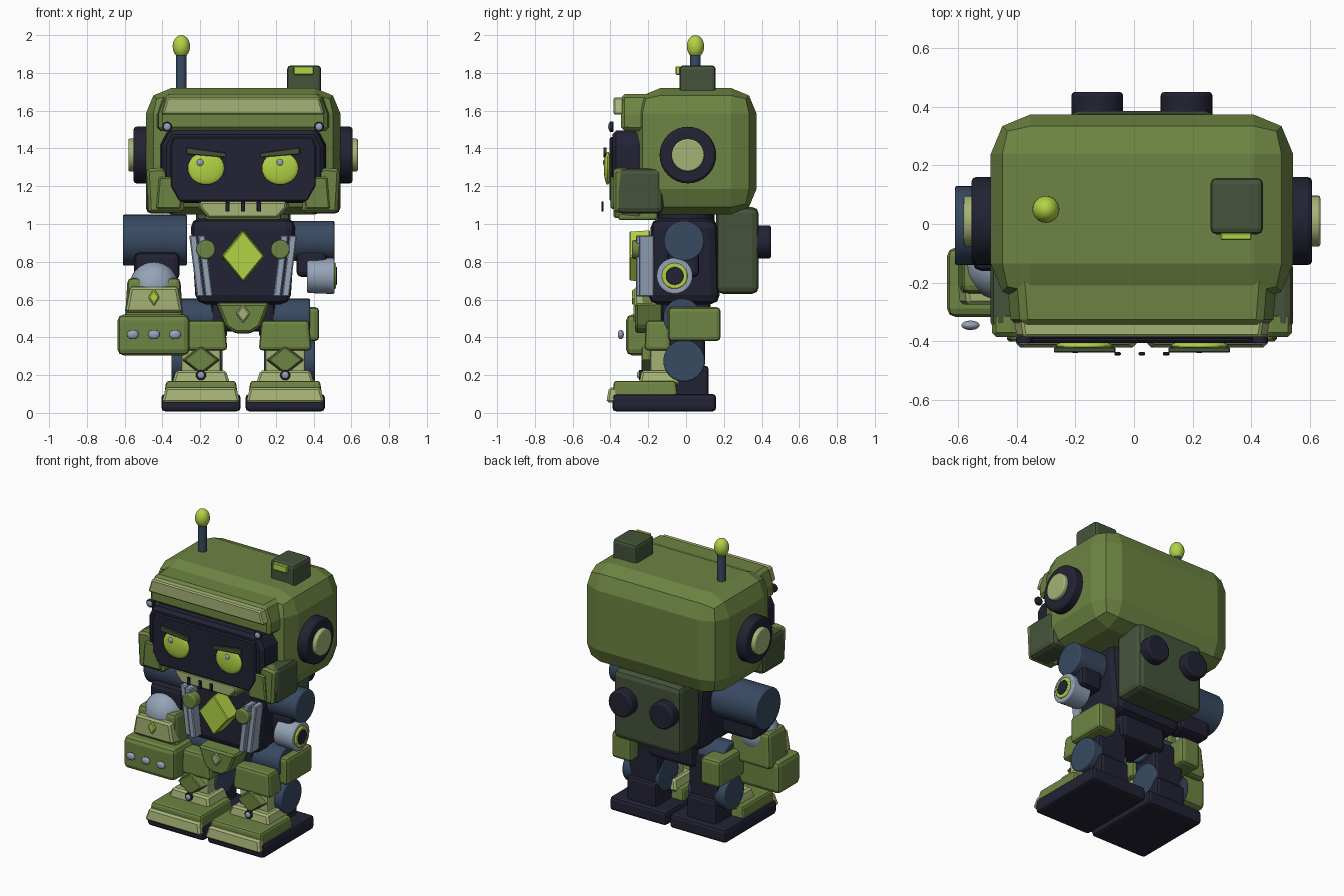
import bpy, bmesh, math
from mathutils import Matrix, Vector

if "Cube" in bpy.data.objects:
    bpy.data.objects.remove(bpy.data.objects["Cube"])

C = 0.027          # body centre line
LEG = 0.223        # leg offset from the centre line


def material(name, rgb):
    m = bpy.data.materials.new(name)
    m.use_nodes = True
    m.diffuse_color = (*rgb, 1)
    m.node_tree.nodes["Principled BSDF"].inputs["Base Color"].default_value = (*rgb, 1)
    return m


OLIVE = material("olive green", (0.155, 0.23, 0.055))
PALE = material("pale green", (0.38, 0.45, 0.18))
MOSS = material("dark moss green", (0.06, 0.088, 0.042))
NAVY = material("dark navy", (0.016, 0.016, 0.034))
SLATE = material("slate blue", (0.04, 0.068, 0.12))
STEEL = material("steel grey", (0.3, 0.37, 0.48))
LIME = material("lime", (0.45, 0.65, 0.06))


def finish(name, bm, mat, bevel=0, seg=1, smooth=False):
    bmesh.ops.recalc_face_normals(bm, faces=bm.faces)
    mesh = bpy.data.meshes.new(name)
    bm.to_mesh(mesh)
    bm.free()
    mesh.materials.append(mat)
    ob = bpy.data.objects.new(name, mesh)
    bpy.context.collection.objects.link(ob)
    if bevel:
        mod = ob.modifiers.new("edges", "BEVEL")
        mod.width, mod.segments, mod.limit_method = bevel, seg, "ANGLE"
    if smooth:
        bpy.ops.object.select_all(action="DESELECT")
        ob.select_set(True)
        bpy.context.view_layer.objects.active = ob
        bpy.ops.object.shade_smooth_by_angle(angle=math.radians(35))
    return ob


def box(name, mat, xs, ys, zs, bevel=0.02, seg=2, top=(1, 1)):
    """Bevelled box from ranges; top scales the upper face."""
    bm = bmesh.new()
    bmesh.ops.create_cube(bm, size=1)
    for v in bm.verts:
        if v.co.z > 0:
            v.co.x *= top[0]
            v.co.y *= top[1]
        v.co = Vector(((a + b) / 2 + c * (b - a) for (a, b), c in zip((xs, ys, zs), v.co)))
    return finish(name, bm, mat, bevel, seg)


def plate(name, mat, pts, y0, y1, bevel=0.008, front=1.0):
    """Outline in x and z, extruded from front y0 to back y1."""
    bm = bmesh.new()
    mid = sum((Vector(p) for p in pts), Vector((0, 0))) / len(pts)
    near = [mid + (Vector(p) - mid) * front for p in pts]
    a = [bm.verts.new((x, y0, z)) for x, z in near]
    b = [bm.verts.new((x, y1, z)) for x, z in pts]
    bm.faces.new(a)
    bm.faces.new(b[::-1])
    for i in range(len(pts)):
        j = (i + 1) % len(pts)
        bm.faces.new((a[i], b[i], b[j], a[j]))
    return finish(name, bm, mat, bevel, 1)


def diamond(name, mat, x, z, w, h, y0, y1, front=0.85):
    return plate(name, mat, [(x - w, z), (x, z + h), (x + w, z), (x, z - h)], y0, y1, 0.005, front)


def cyl(name, mat, axis, center, r, length, r2=None, bevel=0.008, sides=32):
    """Cylinder or cone; r2 is the radius at the positive end."""
    bm = bmesh.new()
    rot = {"x": Matrix.Rotation(math.pi / 2, 4, "Y"), "y": Matrix.Rotation(-math.pi / 2, 4, "X"),
           "z": Matrix()}[axis]
    bmesh.ops.create_cone(bm, cap_ends=True, segments=sides, radius1=r, radius2=r if r2 is None else r2,
                          depth=length, matrix=Matrix.Translation(center) @ rot)
    return finish(name, bm, mat, bevel, 2, True)


def ball(name, mat, center, radii):
    bm = bmesh.new()
    bmesh.ops.create_uvsphere(bm, u_segments=24, v_segments=14, radius=1,
                              matrix=Matrix.Translation(center) @ Matrix.Diagonal((*radii, 1)))
    return finish(name, bm, mat, 0, 1, True)


def sym(half):
    """Mirror half an outline of (offset, z) points about the centre line."""
    return [(C + x, z) for x, z in half] + [(C - x, z) for x, z in half[::-1]]


def span(s, a, b, c=C):
    return tuple(sorted((c + s * a, c + s * b)))


# Head shell, brow and visor
box("head", OLIVE, (C - .515, C + .515), (-.27, .373), (1.05, 1.72), 0.135)
plate("brow", OLIVE, sym([(.46, 1.49), (.46, 1.58), (.42, 1.69)]), -.345, -.18, 0.02, 0.97)
plate("brow_band", PALE, sym([(.437, 1.58), (.41, 1.67)]), -.385, -.33, 0.008, 0.98)
plate("visor", NAVY, sym([(.37, 1.11), (.44, 1.2), (.44, 1.42), (.40, 1.50)]), -.39, -.22, 0.02, 0.97)
plate("face_screen", NAVY, sym([(.34, 1.12), (.385, 1.2), (.385, 1.41), (.37, 1.46)]), -.405, -.37)
box("jaw", OLIVE, (C - .2, C + .2), (-.36, -.15), (1.02, 1.1), 0.015)
plate("mouth_plate", PALE, sym([(.19, 1.03), (.24, 1.085), (.24, 1.12)]), -.385, -.24, 0.01, 0.95)
for i in (-1, 0, 1):
    box("mouth_slot", NAVY, (C + i * .083 - .011, C + i * .083 + .011), (-.448, -.436), (1.065, 1.12), 0.003, 1)

for s in (-1, 1):
    # Eyes and eyebrows
    ex = C + s * .196
    ball("eye", LIME, (ex, -.415, 1.295), (.097, .02, .087))
    ball("eye_glint", STEEL, (.011 + s * .211, -.428, 1.325), (.019, .012, .019))
    inner, outer = C + s * .09, C + s * .30
    plate("eyebrow", MOSS, [(inner, 1.352), (inner, 1.376), (outer, 1.405), (outer, 1.37)], -.438, -.42, 0.003)
    # Cheek guards
    box("cheek_guard", MOSS, span(s, .35, .515), (-.365, -.12), (1.055, 1.295), 0.03)
    plate("cheek_front", OLIVE, [(C + s * x, z) for x, z in
          ((.31, 1.06), (.5, 1.06), (.512, 1.29), (.43, 1.3), (.33, 1.24))], -.385, -.3, 0.015)
    plate("cheek_panel", OLIVE, [(C + s * x, z) for x, z in
          ((.33, 1.08), (.46, 1.08), (.445, 1.25), (.31, 1.25))], -.4, -.36, 0.008)
    # Visor bolts and ear pods
    cyl("visor_bolt_ring", NAVY, "y", (C + s * .402, -.395, 1.515), .027, .02, bevel=.003, sides=16)
    ball("visor_bolt", STEEL, (C + s * .402, -.403, 1.515), (.02, .01, .02))
    cyl("ear_pod", NAVY, "x", (C + s * .53, .01, 1.365), .15, .1, bevel=.015)
    cyl("ear_cap", PALE, "x", (C + s * .58, .01, 1.365), .087, .055)

# Antenna and roof sensor
cyl("antenna_rod", SLATE, "z", (-.3, .05, 1.79), .028, .22, sides=16, bevel=0)
ball("antenna_tip", LIME, (-.3, .05, 1.94), (.046, .046, .06))
box("roof_sensor", MOSS, (.26, .44), (-.035, .157), (1.66, 1.84), 0.02)
box("roof_sensor_light", LIME, (.295, .4), (-.055, -.03), (1.79, 1.835), 0.004, 1)

# Torso, backpack and pelvis
box("torso", NAVY, (C - .25, C + .25), (-.2, .18), (.575, 1.03), 0.05, 2, (1.12, .93))
cyl("neck", NAVY, "z", (C, 0, 1.04), .15, .1)
box("backpack", MOSS, (C - .25, C + .25), (.16, .385), (.63, 1.09), 0.035)
diamond("chest_gem", LIME, C, .83, .115, .14, -.3, -.19, .95)
box("hip_block", NAVY, (C - .17, C + .17), (-.13, .13), (.43, .6), 0.03)
plate("pelvis_plate", OLIVE, sym([(.04, .42), (.095, .455), (.145, .585)]), -.27, -.12, 0.012, 0.95)
diamond("pelvis_gem", PALE, C, .525, .04, .053, -.279, -.265)

for s in (-1, 1):
    cyl("thruster", NAVY, "y", (C + s * .152, .4, .905), .088, .1, bevel=.012)
    # Twin chest rails, leaning inwards at the bottom
    for off, y in ((0, -.265), (.045, -.25)):
        plate("chest_rail", STEEL, [(C + s * (x + off), z) for x, z in
              ((.16, .615), (.2, .615), (.24, .94), (.2, .94))], y, -.17, 0.006)
    cyl("chest_disc", OLIVE, "y", (C + s * .197, -.25, .865), .05, .07)

    # Legs
    lx = C + s * LEG
    cyl("hip_joint", SLATE, "x", (C + s * .22, -.02, .505), .1, .27)
    box("hip_guard", OLIVE, span(s, .26, .403), (-.095, .183), (.38, .56), 0.022)
    box("leg_core", NAVY, (lx - .11, lx + .11), (-.1, .1), (.24, .52), 0.02)
    box("thigh_guard", OLIVE, (lx - .14, lx + .14), (-.22, -.08), (.33, .49), 0.02, 2, (.9, .9))
    cyl("knee_joint", SLATE, "x", (C + s * .245, -.01, .275), .11, .27)
    box("shin_plate", PALE, (lx - .105, lx + .105), (-.19, -.07), (.15, .36), 0.012)
    diamond("knee_guard", OLIVE, lx, .28, .105, .082, -.235, -.17)
    cyl("knee_bolt_ring", NAVY, "y", (lx, -.235, .2), .027, .03, bevel=.003, sides=16)
    ball("knee_bolt", STEEL, (lx, -.25, .2), (.019, .01, .019))
    box("ankle", NAVY, (lx - .11, lx + .11), (-.1, .12), (.07, .25), 0.02)
    box("sole", NAVY, (lx - .21, lx + .21), (-.39, .16), (.008, .1), 0.02)
    box("foot_shell", OLIVE, (lx - .2, lx + .2), (-.395, -.04), (.06, .17), 0.015, 2, (.92, .92))
    box("toe_cap", PALE, (lx - .207, lx + .207), (-.422, -.35), (.055, .135), 0.012, 1, (.9, .6))
    box("instep", PALE, (lx - .155, lx + .155), (-.25, -.03), (.15, .225), 0.012, 1, (.85, .85))

# Heavy arm on the right side
AX = -.445
cyl("heavy_shoulder", SLATE, "x", (AX + .005, -.005, .915), .135, .34)
box("heavy_elbow", NAVY, (-.55, -.31), (-.16, .07), (.7, .85), 0.03)
ball("heavy_elbow_dome", STEEL, (AX, -.14, .67), (.13, .12, .13))
box("heavy_forearm", OLIVE, (-.6, -.29), (-.25, -.03), (.48, .715), 0.025, 2, (.9, .85))
plate("heavy_forearm_panel", PALE, [(AX - .157, .53), (AX + .157, .53), (AX + .13, .67), (AX - .13, .67)],
      -.275, -.2, 0.012, .95)
diamond("forearm_gem", LIME, AX, .612, .032, .05, -.286, -.27)
box("heavy_fist", OLIVE, (-.637, -.257), (-.317, -.08), (.305, .52), 0.03)
for dx in (-.112, 0, .112):
    ball("knuckle", STEEL, (AX + dx, -.345, .415), (.031, .016, .025))

# Cannon arm on the left side
cyl("cannon_shoulder", SLATE, "x", (.4, -.01, .91), .107, .22)
box("cannon_elbow", NAVY, (.31, .47), (-.1, .07), (.72, .86), 0.025)
cyl("cannon_barrel", STEEL, "x", (.438, -.06, .725), .09, .145, .096)
cyl("cannon_ring", LIME, "x", (.5, -.06, .725), .068, .04, bevel=.006)
cyl("cannon_bore", NAVY, "x", (.502, -.06, .725), .047, .044, bevel=.003)
